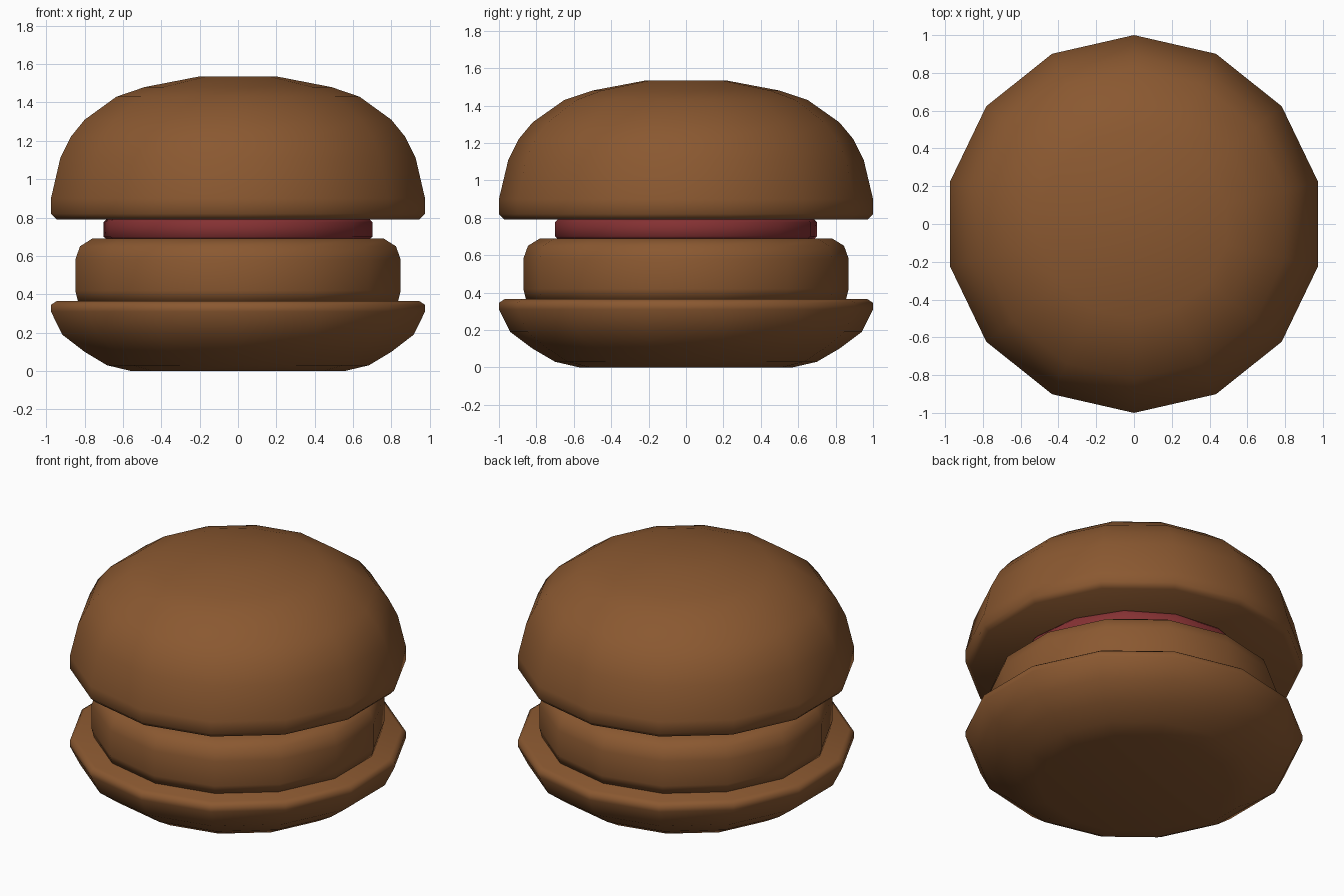
import bpy, bmesh, math

if "Cube" in bpy.data.objects:
    bpy.data.objects.remove(bpy.data.objects["Cube"])


def material(name, rgb):
    m = bpy.data.materials.new(name)
    m.diffuse_color = (*rgb, 1)
    m.use_nodes = True
    m.node_tree.nodes["Principled BSDF"].inputs["Base Color"].default_value = m.diffuse_color
    return m


brown = material("toasted brown", (0.255, 0.098, 0.030))
red = material("tomato red", (0.235, 0.031, 0.033))
SIDES = 14


def lathe(name, profile, mat, turn=0.0):
    """Closed 14-sided solid from a list of (radius, height), bottom to top."""
    bm = bmesh.new()
    rings = []
    for r, z in profile:
        ring = []
        for i in range(SIDES):
            a = math.pi / 2 + (i + turn) * 2 * math.pi / SIDES
            ring.append(bm.verts.new((r * math.cos(a), r * math.sin(a), z)))
        rings.append(ring)
    for lo, hi in zip(rings, rings[1:]):
        for i in range(SIDES):
            j = (i + 1) % SIDES
            bm.faces.new((lo[i], lo[j], hi[j], hi[i]))
    bm.faces.new(rings[0][::-1])
    bm.faces.new(rings[-1])
    for f in bm.faces:
        f.smooth = True
    me = bpy.data.meshes.new(name)
    bm.to_mesh(me)
    bm.free()
    me.materials.append(mat)
    ob = bpy.data.objects.new(name, me)
    bpy.context.collection.objects.link(ob)
    return ob


# Bottom bun: shallow dish with a flat top
lathe("bottom_bun", [(0.57, 0.0), (0.70, 0.03), (0.82, 0.10), (0.94, 0.19),
                     (1.0, 0.31), (1.0, 0.345), (0.97, 0.365)], brown)

# Patty: thick disc with rounded upper edge
lathe("patty", [(0.855, 0.36), (0.87, 0.42), (0.87, 0.58),
                (0.845, 0.65), (0.78, 0.69)], brown)

# Tomato slice: thin disc, slightly turned
lathe("tomato_slice", [(0.69, 0.688), (0.705, 0.70), (0.705, 0.775),
                       (0.69, 0.792)], red, 0.25)

# Top bun: dome with a small flat crown
lathe("top_bun", [(0.97, 0.79), (1.0, 0.82), (1.0, 0.90), (0.95, 1.11),
                  (0.895, 1.22), (0.82, 1.31), (0.65, 1.43), (0.50, 1.48),
                  (0.21, 1.535)], brown)
